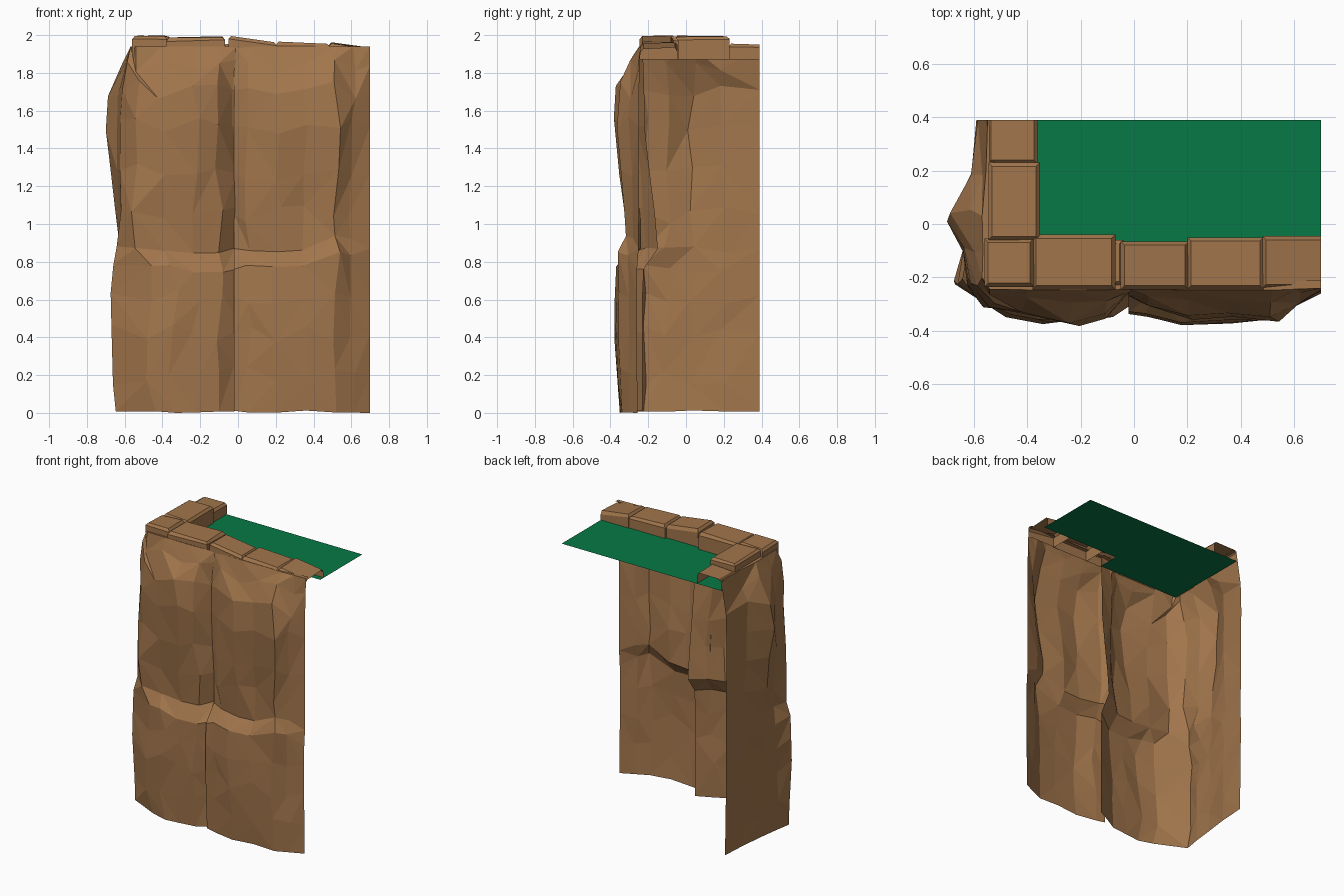
import bpy, bmesh, random
from mathutils import Vector

if "Cube" in bpy.data.objects:
    bpy.data.objects.remove(bpy.data.objects["Cube"])

random.seed(11)


def material(name, rgb):
    m = bpy.data.materials.new(name)
    m.diffuse_color = (*rgb, 1)
    m.use_nodes = True
    m.node_tree.nodes["Principled BSDF"].inputs["Base Color"].default_value = m.diffuse_color
    return m


ROCK = material("brown rock", (0.36, 0.18, 0.072))
GRASS = material("green grass", (0.002, 0.19, 0.06))


def make_object(name, bm, mat):
    me = bpy.data.meshes.new(name)
    bm.to_mesh(me)
    bm.free()
    me.materials.append(mat)
    ob = bpy.data.objects.new(name, me)
    bpy.context.collection.objects.link(ob)
    return ob


# Cliff columns: rim x, rim y, then outward bulge of lower tier, waist, upper tier
CORNER_SLAB = [
    (-.545, .39, .04, .04, .045), (-.55, .20, .05, .05, .065),
    (-.56, .03, .07, .06, .14), (-.56, -.10, .08, .05, .09),
    (-.565, -.20, .10, .075, .06), (-.54, -.24, .105, .065, .07),
    (-.40, -.24, .13, .05, .105), (-.22, -.24, .12, .05, .145),
    (-.10, -.24, .11, .05, .11), (-.01, -.24, .05, -.03, .03),
    (.09, -.23, 0, -.09, -.01),  # tucked behind the side slab
]
SIDE_SLAB = [
    (-.02, -.24, .095, -.01, .03), (.05, -.24, .105, .03, .07),
    (.20, -.24, .135, .06, .12), (.36, -.24, .13, .05, .11),
    (.52, -.24, .12, .075, .125), (.61, -.24, .07, .045, .06),
    (.70, -.24, .02, .01, .01),
]
# Cliff rows: height, weights of lower tier, waist and upper tier
ROWS = [
    (0.0, .82, 0, 0), (.20, .92, 0, 0), (.42, 1.0, 0, 0), (.62, 1.02, 0, 0),
    (.76, .93, .07, 0), (.87, .1, .9, 0), (1.05, 0, .7, .3), (1.27, 0, .35, .65),
    (1.52, 0, 0, 1), (1.71, 0, 0, .88), (1.84, 0, 0, .42), (1.94, 0, 0, .06),
]


def cliff_slab(name, columns, corner):
    bm = bmesh.new()
    grid = []
    for r, (z, wl, ww, wu) in enumerate(ROWS):
        line = []
        for c, (x, y, lower, waist, upper) in enumerate(columns):
            out = Vector((0, -1, 0))
            if c < corner:
                out = Vector((-1, -.3 if c == corner - 1 else 0, 0))
            along = Vector((-out.y, out.x, 0))
            p = Vector((x, y, z)) + out * (lower * wl + waist * ww + upper * wu)
            if corner and c in (5, 6):
                # lower tier has a broad chamfer at the corner
                p.x += (.085 if c == 5 else .06) * wl * (1.5 if r == 0 else 1)
            if 0 < c < len(columns) - 1 and 0 < r < len(ROWS) - 1:
                ledge = r in (4, 5)
                p += out * random.uniform(-.010, .006)
                p += along * random.uniform(-.025, .025)
                dz = .025 if ledge else .05
                p.z += random.uniform(-dz, dz)
                if ledge and not corner and c in (4, 5):
                    p.z += .07
            elif r == 0 and c != 6:
                p.z = random.uniform(0, .014)
            line.append(bm.verts.new(p))
        grid.append(line)
    # lip closing the gap between the wall and the rim stones
    lip = []
    for c, v in enumerate(grid[-1]):
        inward = (.03 if c < corner else 0, 0 if c < corner - 1 else .03, 0)
        lip.append(bm.verts.new(v.co + Vector(inward)))
    grid.append(lip)
    # alternate the diagonals for a chiselled look
    for a, b in zip(grid, grid[1:]):
        for i in range(len(columns) - 1):
            q = (a[i], a[i + 1], b[i + 1], b[i])
            k = random.randint(0, 1)
            bm.faces.new((q[k], q[k + 1], q[k + 2]))
            bm.faces.new((q[k], q[k + 2], q[(k + 3) % 4]))
    make_object(name, bm, ROCK)


cliff_slab("corner_cliff_slab", CORNER_SLAB, 5)
cliff_slab("side_cliff_slab", SIDE_SLAB, 0)


# Rim stones: hollow blocks with a worn chamfered top; open ends where pieces tile
def stone(name, x0, x1, y0, y1, zl, zr, open_end=None):
    bm = bmesh.new()
    rings = []
    for drop, inset in ((None, 0), (.016, .0), (0, .014)):
        ix0, ix1 = x0 + inset, (x1 if open_end == "x" else x1 - inset)
        iy0, iy1 = y0 + inset, (y1 if open_end == "y" else y1 - inset)
        ring = []
        for x, y in ((ix0, iy0), (ix1, iy0), (ix1, iy1), (ix0, iy1)):
            top = zl + (zr - zl) * (x - x0) / (x1 - x0)
            wear = random.uniform(0, .012)
            ring.append(bm.verts.new((x, y, 1.872 if drop is None else top - drop - wear)))
        rings.append(ring)
    skip = {"x": 1, "y": 2}.get(open_end)
    for a, b in zip(rings, rings[1:]):
        for i in range(4):
            if i != skip:
                j = (i + 1) % 4
                bm.faces.new((a[i], a[j], b[j], b[i]))
    bm.faces.new(rings[-1])
    make_object(name, bm, ROCK)


STONES = [
    (-.56, -.375, -.235, -.055, 2.0, 2.0, None),
    (-.38, -.07, -.245, -.04, 1.99, 1.995, None),
    (-.08, -.04, -.23, -.06, 1.96, 1.96, None),
    (-.05, .205, -.245, -.065, 2.0, 1.965, None),
    (.20, .485, -.245, -.05, 1.968, 1.963, None),
    (.48, .70, -.24, -.045, 1.965, 1.935, "x"),
    (-.545, -.352, -.06, .23, 2.0, 2.0, None),
    (-.55, -.36, .225, .39, 1.955, 1.96, "y"),
]
for n, s in enumerate(STONES):
    stone(f"rim_stone_{n + 1}", *s)

# Grass sheet behind the rim
bm = bmesh.new()
outline = [(-.55, .39), (-.55, -.23), (.09, -.23), (.09, -.08), (.70, -.08), (.70, .39)]
bm.faces.new([bm.verts.new((x, y, 1.87)) for x, y in reversed(outline)]).normal_flip()
make_object("grass_top", bm, GRASS)
